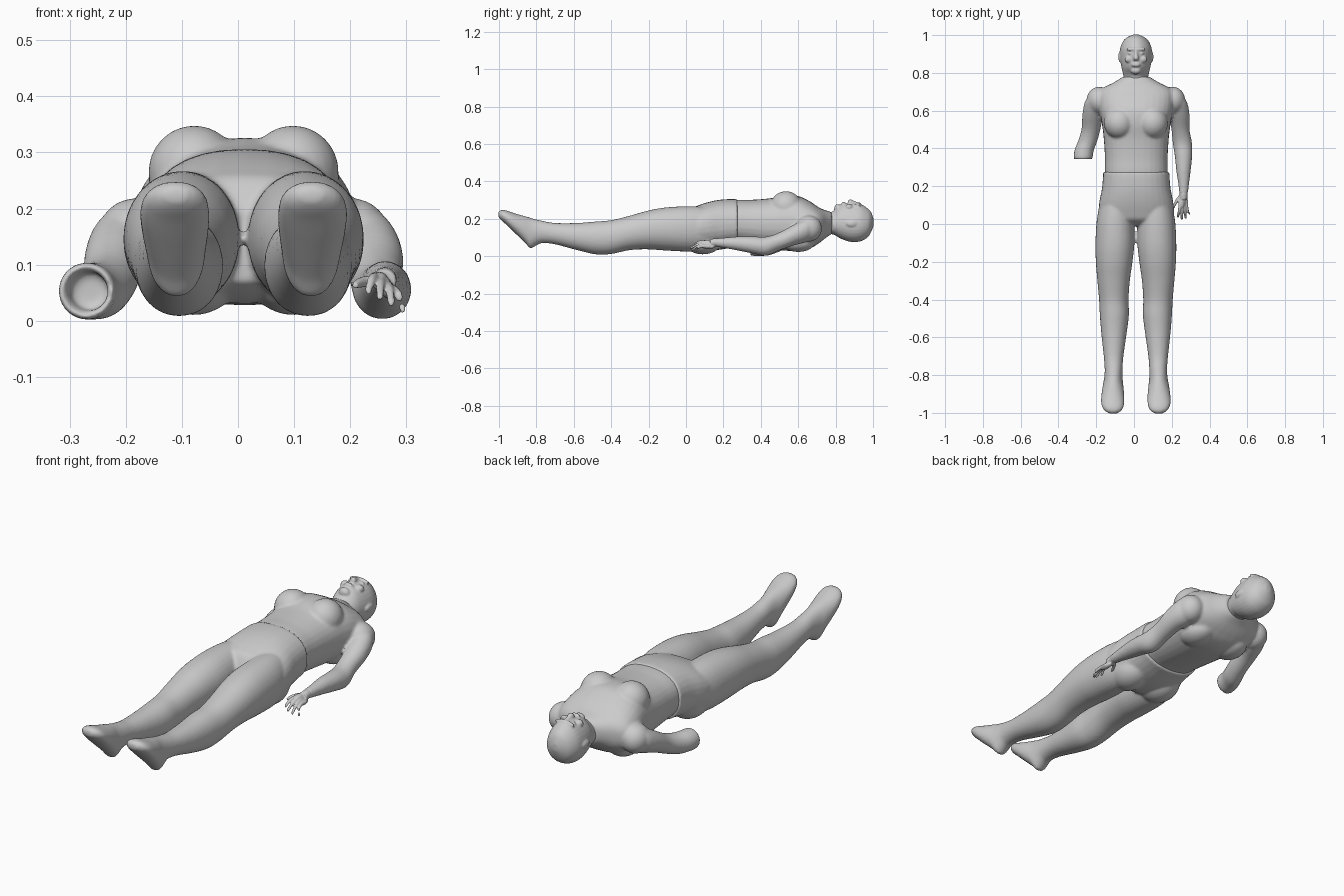
import bpy, bmesh, math
from mathutils import Vector, Matrix

CX = 0.01  # mirror plane of the body


def spline(p0, p1, p2, p3, t):
    return [0.5 * (2 * b + (c - a) * t + (2 * a - 5 * b + 4 * c - d) * t * t
                   + (3 * b - a - 3 * c + d) * t ** 3) for a, b, c, d in zip(p0, p1, p2, p3)]


def loft(bm, rings, sides=32, power=2.0, taper=0.0, steps=4):
    """Closed skin over cross-sections (y, centre x, half width, bottom z, top z)."""
    rows, n = [], len(rings)
    for i in range(n - 1):
        q = [rings[max(i - 1, 0)], rings[i], rings[i + 1], rings[min(i + 2, n - 1)]]
        rows += [spline(*q, k / steps) for k in range(steps)]
    rows.append(rings[-1])
    loops = []
    for y, cx, w, lo, hi in rows:
        loop = []
        for k in range(sides):
            a = 2 * math.pi * k / sides
            c, s = math.cos(a), math.sin(a)
            px = math.copysign(abs(c) ** (2 / power), c)
            pz = math.copysign(abs(s) ** (2 / power), s)
            loop.append(bm.verts.new((cx + w * px * (1 - taper * pz), y,
                                      (lo + hi) / 2 + (hi - lo) / 2 * pz)))
        loops.append(loop)
    for a, b in zip(loops, loops[1:]):
        for k in range(sides):
            m = (k + 1) % sides
            bm.faces.new((a[k], a[m], b[m], b[k]))
    bm.faces.new(loops[0][::-1])
    bm.faces.new(loops[-1])


def tube(bm, pts, **kw):
    """Round limb from (x, y, z, radius) points."""
    loft(bm, [(y, x, r, z - r, z + r) for x, y, z, r in pts], **kw)


def ball(bm, c, r):
    m = Matrix.Translation(c) @ Matrix.Diagonal((*r, 1))
    bmesh.ops.create_uvsphere(bm, u_segments=24, v_segments=16, radius=1, matrix=m)


def finish(bm, name, voxel, smooth):
    """Fuse the overlapping volumes into one smooth skin."""
    bmesh.ops.recalc_face_normals(bm, faces=bm.faces)
    me = bpy.data.meshes.new(name)
    bm.to_mesh(me)
    bm.free()
    ob = bpy.data.objects.new(name, me)
    bpy.context.collection.objects.link(ob)
    r = ob.modifiers.new("fuse", 'REMESH')
    r.mode, r.voxel_size, r.use_smooth_shade = 'VOXEL', voxel, True
    s = ob.modifiers.new("soften", 'SMOOTH')
    s.factor, s.iterations = 0.5, smooth
    return ob


# torso with chest and shoulder blades
bm = bmesh.new()
loft(bm, [(.20, .012, .165, .06, .295), (.28, .012, .166, .058, .302), (.35, .012, .166, .05, .302),
          (.45, .012, .172, .038, .31), (.53, .012, .182, .03, .325), (.60, .012, .195, .028, .322),
          (.66, .012, .200, .04, .295), (.70, .012, .195, .062, .268), (.725, .012, .168, .08, .254),
          (.75, .012, .118, .10, .245), (.78, .012, .07, .12, .235)], power=2.3)
for s in (-1, 1):
    ball(bm, (CX + s * .088, .535, .265), (.082, .085, .083))
    ball(bm, (CX + s * .10, .60, .075), (.07, .09, .052))
    ball(bm, (CX + s * .195, .655, .148), (.066, .072, .07))

# right arm down to the wrist
tube(bm, [(.20, .69, .155, .045), (.215, .65, .142, .064), (.238, .58, .115, .056),
          (.246, .50, .080, .048), (.256, .43, .054, .051), (.262, .36, .060, .046),
          (.262, .28, .068, .038), (.263, .20, .072, .027), (.262, .16, .074, .023)])
# left arm, ending in a hollow stump
tube(bm, [(-.18, .69, .155, .045), (-.195, .65, .142, .064), (-.217, .58, .115, .056),
          (-.228, .50, .075, .050), (-.245, .44, .055, .051), (-.264, .39, .053, .051),
          (-.270, .347, .053, .050), (-.270, .346, .053, .038), (-.262, .385, .053, .033)], steps=3)
finish(bm, "torso_and_arms", .007, 6)

# pelvis and legs
bm = bmesh.new()
loft(bm, [(.275, .012, .176, .05, .305), (.24, .012, .177, .045, .306), (.18, .012, .183, .035, .302),
          (.12, .012, .195, .03, .29), (.06, .012, .200, .035, .27), (.02, .012, .19, .05, .25),
          (-.01, .012, .14, .07, .20)], power=2.3)
for s in (-1, 1):
    ball(bm, (CX + s * .09, .09, .095), (.09, .11, .085))
    leg = [(.15, .095, .085, .035, .26), (.03, .108, .098, .025, .267), (-.1, .111, .103, .03, .262),
           (-.2, .115, .097, .037, .245), (-.3, .118, .086, .033, .217), (-.4, .117, .078, .012, .193),
           (-.48, .114, .077, .010, .186), (-.58, .116, .067, .032, .178), (-.7, .118, .052, .064, .178),
           (-.77, .118, .047, .07, .19), (-.805, .119, .048, .055, .198), (-.832, .12, .051, .042, .206),
           (-.86, .121, .055, .072, .214), (-.9, .122, .060, .11, .225), (-.94, .123, .062, .148, .238),
           (-.97, .122, .056, .177, .247), (-.99, .121, .042, .195, .247), (-1.004, .12, .02, .212, .236)]
    loft(bm, [(y, CX + s * c, w, lo, hi) for y, c, w, lo, hi in leg], power=2.1)
finish(bm, "pelvis_and_legs", .007, 5)

# head and neck
bm = bmesh.new()
loft(bm, [(.71, .01, .085, .11, .24), (.77, .01, .066, .118, .236), (.795, .01, .068, .113, .248),
          (.83, .01, .076, .093, .277), (.88, .01, .084, .077, .284), (.93, .01, .083, .079, .281),
          (.97, .01, .066, .10, .257), (.99, .01, .043, .13, .235), (1.003, .01, .014, .165, .20)],
     taper=.12)
ball(bm, (CX, .812, .255), (.028, .02, .024))                      # chin
ball(bm, (CX, .843, .278), (.024, .012, .013))                     # mouth
tube(bm, [(CX, .93, .280, .006), (CX, .90, .285, .010), (CX, .878, .290, .015), (CX, .866, .284, .012)])
ball(bm, (CX, .925, .272), (.052, .012, .016))                     # brow
for s in (-1, 1):
    ball(bm, (CX + s * .030, .904, .271), (.013, .008, .010))      # eye
    ball(bm, (CX + s * .038, .872, .262), (.022, .020, .018))      # cheek
    ball(bm, (CX + s * .083, .885, .175), (.010, .030, .018))      # ear
finish(bm, "head", .0045, 4)

# right hand with thumb and fingers
bm = bmesh.new()
tube(bm, [(.262, .19, .073, .022), (.262, .155, .074, .021), (.261, .13, .070, .021)])
for i in range(4):
    f = i / 3
    bx, bz = .243 + .036 * f, .078 - .024 * f
    tx, tz = .233 + .060 * f, .050 - .032 * f
    ty = (.035, .022, .028, .050)[i]
    ball(bm, ((.262 + bx) / 2, .118, bz - .003), (.014, .036, .012))
    tube(bm, [(bx, .125, bz - .002, .009), (bx, .092, bz, .0085),
              ((bx + tx) / 2, .062, (bz + tz) / 2 + .009, .0075),
              (tx, ty + .007, tz + .006, .0065), (tx, ty, tz, .004)], sides=12)
tube(bm, [(.25, .155, .070, .011), (.228, .125, .070, .010), (.213, .098, .066, .008),
          (.209, .083, .062, .005)], sides=12)
finish(bm, "right_hand", .003, 3)
